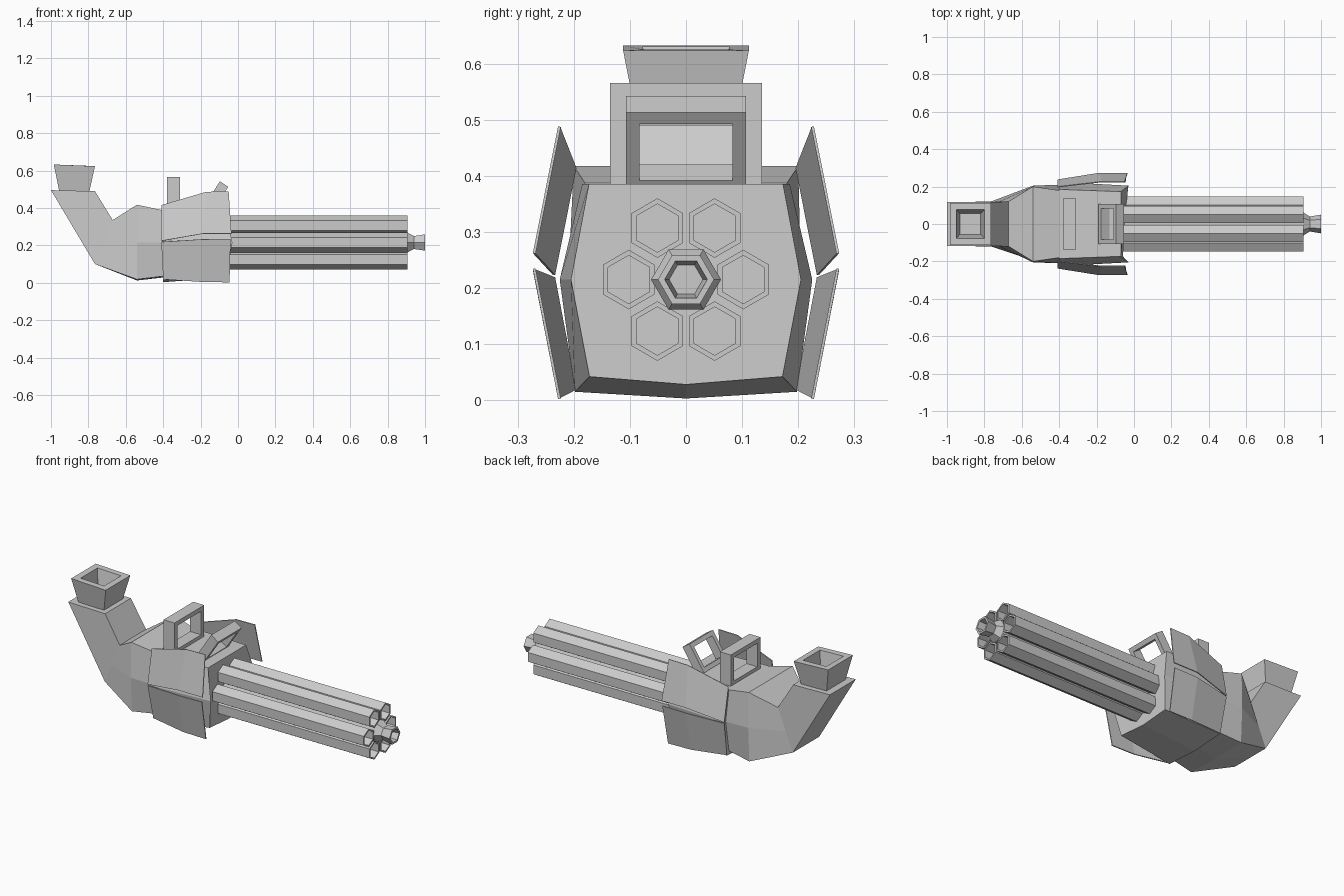
import bpy, bmesh, math
from mathutils import Vector

cube = bpy.data.objects.get("Cube")
if cube:
    bpy.data.objects.remove(cube, do_unlink=True)

metal = bpy.data.materials.new("gun_metal_grey")
metal.use_nodes = True
COLOUR = (0.6, 0.6, 0.6, 1)
metal.diffuse_color = COLOUR
metal.node_tree.nodes["Principled BSDF"].inputs["Base Color"].default_value = COLOUR


def finish(name, bm):
    bmesh.ops.recalc_face_normals(bm, faces=bm.faces)
    mesh = bpy.data.meshes.new(name)
    bm.to_mesh(mesh)
    bm.free()
    mesh.materials.append(metal)
    obj = bpy.data.objects.new(name, mesh)
    bpy.context.collection.objects.link(obj)
    return obj


def loft(name, rings, loop=False):
    """Skin closed rings of points; either cap the ends or join last to first."""
    bm = bmesh.new()
    rows = [[bm.verts.new(p) for p in ring] for ring in rings]
    pairs = list(zip(rows, rows[1:]))
    if loop:
        pairs.append((rows[-1], rows[0]))
    else:
        bm.faces.new(rows[0])
        bm.faces.new(rows[-1])
    n = len(rows[0])
    for a, b in pairs:
        for i in range(n):
            j = (i + 1) % n
            bm.faces.new((a[i], a[j], b[j], b[i]))
    return finish(name, bm)


def section(top, mid, bottom, keel):
    """Symmetric body section; corners are (x, half width, z), keel is (x, z)."""
    side = [top, mid, bottom]
    return ([Vector(p) for p in side] + [Vector((keel[0], 0, keel[1]))]
            + [Vector((x, -y, z)) for x, y, z in reversed(side)])


def hexagon(x, y, z, r, turn=0.0):
    return [(x, y + r * math.cos(turn + i * math.pi / 3),
             z + r * math.sin(turn + i * math.pi / 3)) for i in range(6)]


def frame(name, base, lean, outer, inner, height, bar, depth):
    """Rectangular loop standing on base, leaning forward by an angle."""
    up = Vector((math.sin(lean), 0, math.cos(lean)))
    ahead = Vector((math.cos(lean), 0, -math.sin(lean)))

    def rect(w, low, high, d):
        return [Vector(base) + up * h + ahead * d + Vector((0, y, 0))
                for y, h in ((-w, low), (w, low), (w, high), (-w, high))]
    d = depth / 2
    loft(name, [rect(outer, 0, height, d), rect(outer, 0, height, -d),
                rect(inner, bar, height - bar, -d), rect(inner, bar, height - bar, d)], True)


# Receiver with ridged front
AXIS = 0.215
loft("receiver", [
    section((-0.40, 0.185, 0.385), (-0.40, 0.225, AXIS), (-0.40, 0.198, 0.015), (-0.40, 0.003)),
    section((-0.07, 0.173, 0.385), (-0.03, 0.205, AXIS), (-0.06, 0.172, 0.042), (-0.06, 0.028)),
])

# Rear housing bending up into the neck
loft("rear_housing", [
    section((-0.40, 0.18, 0.387), (-0.40, 0.21, AXIS), (-0.40, 0.18, 0.035), (-0.40, 0.028)),
    section((-0.54, 0.20, 0.417), (-0.54, 0.205, AXIS), (-0.54, 0.195, 0.018), (-0.54, 0.012)),
    section((-0.67, 0.12, 0.335), (-0.72, 0.12, 0.21), (-0.765, 0.12, 0.10), (-0.765, 0.10)),
    section((-0.765, 0.117, 0.49), (-0.88, 0.117, 0.492), (-1.0, 0.117, 0.495), (-1.0, 0.495)),
])


# Feed funnel on the neck
def funnel_ring(x0, x1, w, z0, z1):
    return [(x0, -w, z0), (x1, -w, z1), (x1, w, z1), (x0, w, z0)]


loft("feed_funnel", [
    funnel_ring(-0.955, -0.795, 0.085, 0.485, 0.485),
    funnel_ring(-0.985, -0.765, 0.112, 0.632, 0.623),
    funnel_ring(-0.95, -0.80, 0.077, 0.630, 0.625),
    funnel_ring(-0.93, -0.82, 0.055, 0.51, 0.51),
])

# Carry handle and leaning sight
frame("carry_handle", (-0.345, 0, 0.38), 0, 0.135, 0.107, 0.185, 0.025, 0.07)
frame("sight_frame", (-0.167, 0, 0.385), math.radians(33), 0.107, 0.083, 0.17, 0.025, 0.053)

# Ring of open barrels
for i in range(6):
    a = i * math.pi / 3
    y, z = 0.102 * math.cos(a), AXIS + 0.106 * math.sin(a)
    loft("barrel", [hexagon(x, y, z, r, math.pi / 6) for x, r in
                    ((-0.06, 0.053), (0.905, 0.053), (0.905, 0.043), (-0.06, 0.043))], True)

# Central spindle with flared tip
loft("spindle", [hexagon(x, 0, AXIS, r) for x, r in
                 ((-0.06, 0.06), (0.905, 0.062), (0.94, 0.04), (1.0, 0.05),
                  (1.0, 0.038), (0.95, 0.03))])

# Flared side shields, upper and lower on each side
SHIELDS = {
    "upper_shield": ([(-0.41, 0.20, 0.415), (-0.17, 0.228, 0.486), (-0.05, 0.228, 0.488)],
                     [(-0.41, 0.238, 0.224), (-0.19, 0.273, 0.262), (-0.035, 0.273, 0.262)]),
    "lower_shield": ([(-0.41, 0.238, 0.218), (-0.19, 0.273, 0.232), (-0.04, 0.273, 0.234)],
                     [(-0.40, 0.20, 0.018), (-0.19, 0.227, 0.004), (-0.045, 0.228, 0.002)]),
}
for name, (top, bottom) in SHIELDS.items():
    for side, s in (("left", 1), ("right", -1)):
        bm = bmesh.new()
        rows = [[bm.verts.new((x, s * y, z)) for x, y, z in edge] for edge in (top, bottom)]
        for i in range(2):
            bm.faces.new((rows[0][i], rows[0][i + 1], rows[1][i + 1], rows[1][i]))
        # Face outward before thickening
        obj = finish(side + "_" + name, bm)
        if obj.data.polygons[0].normal.y * s < 0:
            obj.data.flip_normals()
        solid = obj.modifiers.new("thickness", "SOLIDIFY")
        solid.thickness = 0.005
        solid.offset = -1
